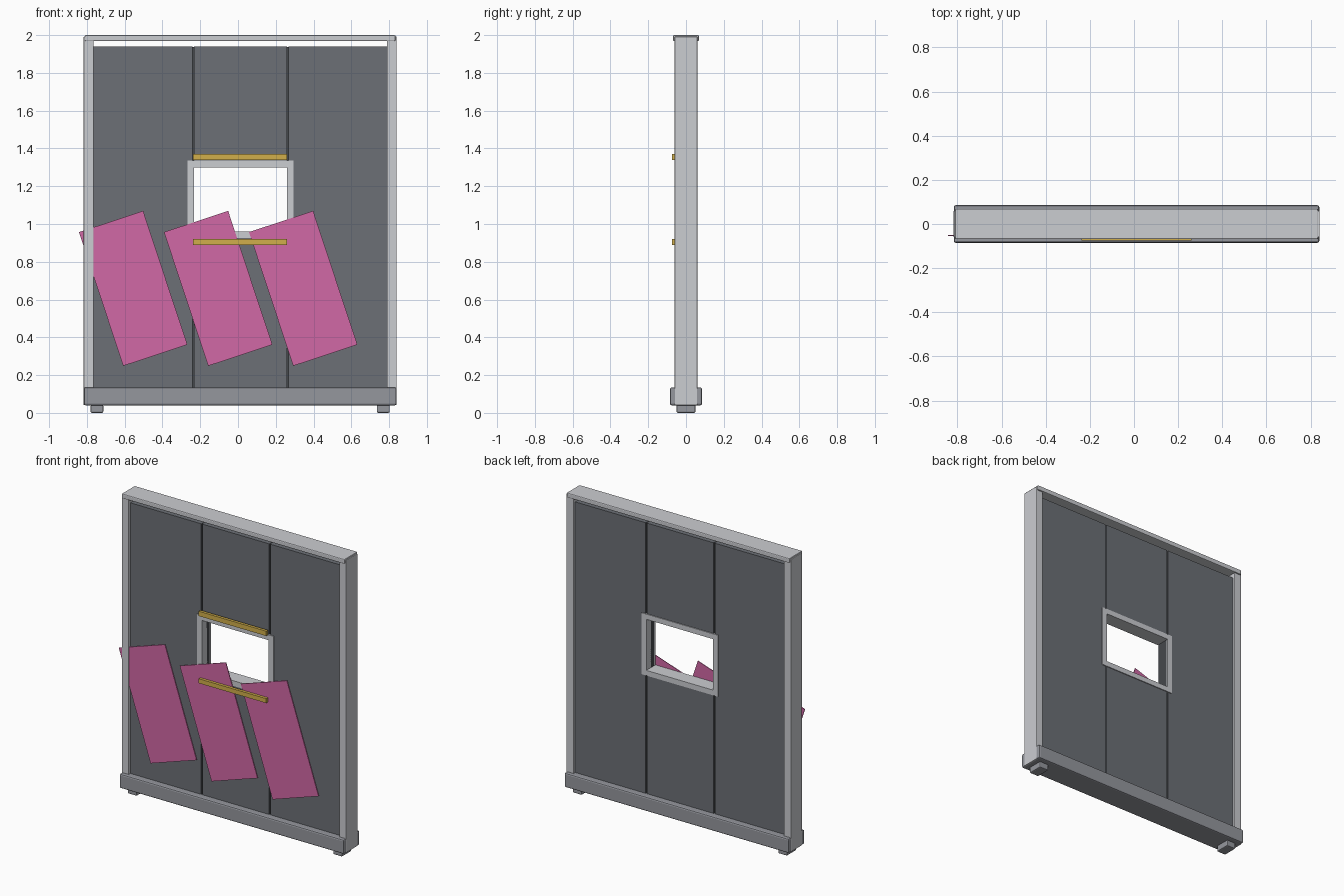
import bpy, math

cube = bpy.data.objects.get("Cube")
if cube:
    bpy.data.objects.remove(cube, do_unlink=True)


def material(name, rgb):
    m = bpy.data.materials.new(name)
    m.use_nodes = True
    m.diffuse_color = (*rgb, 1)
    m.node_tree.nodes["Principled BSDF"].inputs["Base Color"].default_value = (*rgb, 1)
    return m


LIGHT = material("light grey metal", (0.60, 0.61, 0.64))
MID = material("mid grey metal", (0.30, 0.31, 0.34))
PANEL = material("dark grey panel", (0.15, 0.16, 0.18))
SEAM = material("seam charcoal", (0.06, 0.065, 0.072))
PINK = material("pink paint", (0.64, 0.14, 0.38))
GOLD = material("gold trim", (0.64, 0.43, 0.07))


def box(name, x, y, z, mat, bevel=0.0, tilt=0.0):
    """Box from (low, high) ranges, tilted about the y axis."""
    ranges = (x, y, z)
    bpy.ops.mesh.primitive_cube_add(size=1, location=[(a + b) / 2 for a, b in ranges])
    ob = bpy.context.object
    ob.name = name
    ob.scale = [b - a for a, b in ranges]
    bpy.ops.object.transform_apply(location=False, rotation=False, scale=True)
    ob.rotation_euler.y = tilt
    ob.data.materials.append(mat)
    if bevel:
        mod = ob.modifiers.new("edge bevel", "BEVEL")
        mod.width = bevel
        mod.segments = 2
    return ob


def both(half):
    return (-half, half)


# Main limits of the wall and of the window opening
LEFT, RIGHT = -0.817, 0.84
IN_L, IN_R = -0.765, 0.788
WIN_L, WIN_R = -0.233, 0.259
SILL, HEAD = 0.96, 1.30
PANEL_TOP, BASE_TOP = 1.94, 0.135
GAP = 0.009
THICK = both(0.042)

# Outer structure: base, posts, top cap and feet
box("base_beam", (LEFT + 0.001, RIGHT - 0.001), both(0.085), (0.04, BASE_TOP), MID, 0.009)
for name, x in (("right_post", (LEFT, IN_L)), ("left_post", (IN_R, RIGHT))):
    box(name, x, both(0.06), (0.041, 1.992), LIGHT, 0.003)
box("top_cap", (LEFT + 0.006, RIGHT - 0.006), both(0.069), (1.968, 2.0), LIGHT, 0.006)
for name, x in (("right_foot", (-0.78, -0.713)), ("left_foot", (0.735, 0.803))):
    box(name, x, both(0.05), (0, 0.043), MID, 0.007)

# Wall panels, with the middle one split by the window
box("right_panel", (IN_L, WIN_L - GAP), THICK, (0.1, PANEL_TOP), PANEL)
box("left_panel", (WIN_R + GAP, IN_R), THICK, (0.1, PANEL_TOP), PANEL)
box("upper_middle_panel", (WIN_L, WIN_R), THICK, (HEAD + 0.01, PANEL_TOP), PANEL)
box("lower_middle_panel", (WIN_L, WIN_R), THICK, (0.1, SILL - 0.01), PANEL)
for name, x in (("right_seam", (WIN_L - GAP, WIN_L)), ("left_seam", (WIN_R, WIN_R + GAP))):
    box(name, x, both(0.034), (0.1, PANEL_TOP - 0.002), SEAM)

# Window frame
RIM = 0.035
FRAME = both(0.048)
box("window_head", (WIN_L - RIM, WIN_R + RIM), FRAME, (HEAD, HEAD + RIM), LIGHT)
box("window_sill", (WIN_L - RIM, WIN_R + RIM), FRAME, (SILL - RIM, SILL), LIGHT)
box("right_window_jamb", (WIN_L - RIM, WIN_L), FRAME, (SILL, HEAD), LIGHT)
box("left_window_jamb", (WIN_R, WIN_R + RIM), FRAME, (SILL, HEAD), LIGHT)

# Gold bars above and below the window
for name, z in (("upper_trim_bar", (1.338, 1.37)), ("lower_trim_bar", (0.89, 0.92))):
    box(name, (-0.238, 0.26), (-0.074, -0.055), z, GOLD)

# Three slanted stripes across the front
for i in range(3):
    x = -0.555 + i * 0.45
    box(f"slanted_stripe_{i + 1}", (x - 0.179, x + 0.179), (-0.054, -0.049),
        (0.286, 1.032), PINK, tilt=math.radians(-18.3))
